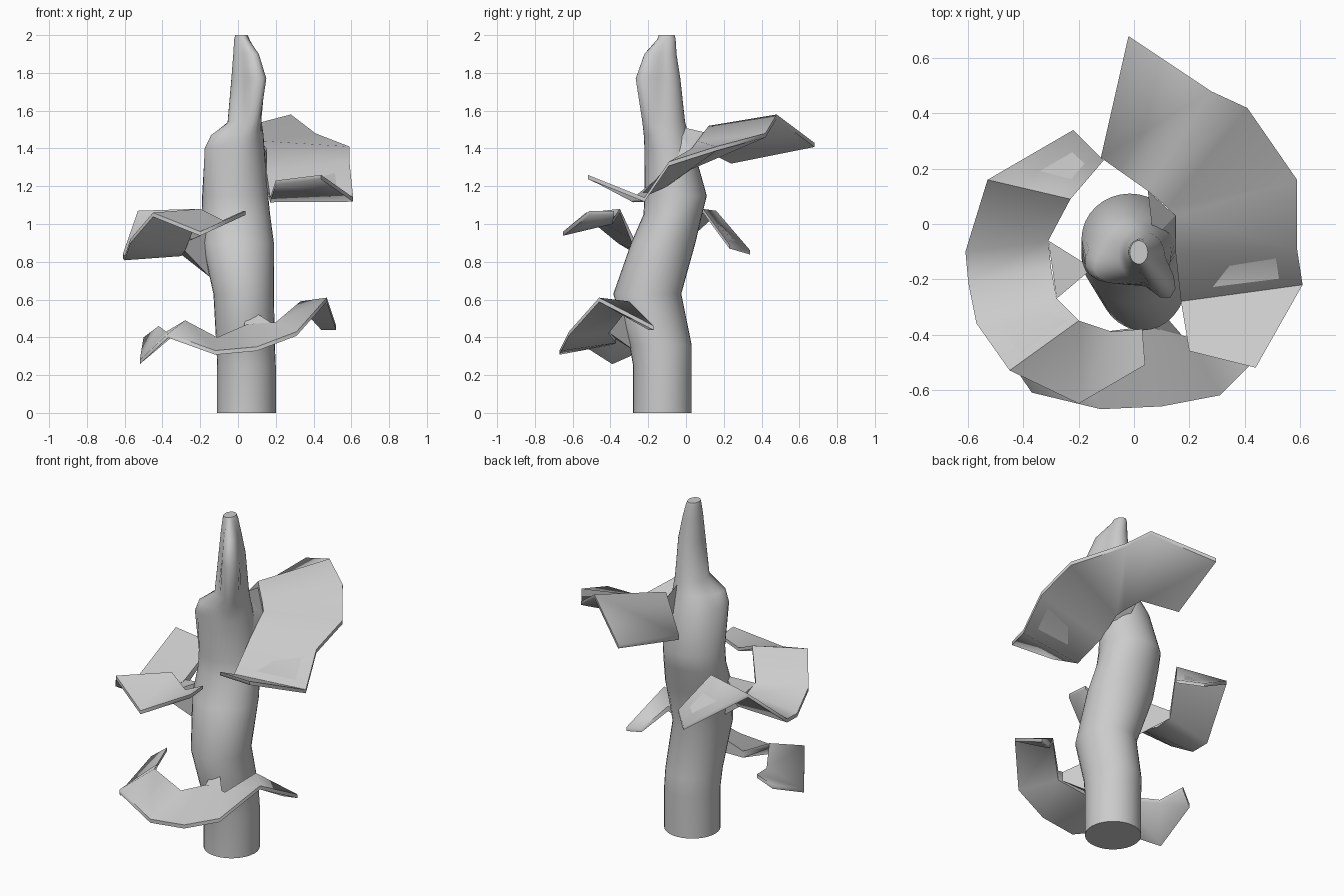
import bpy, bmesh, math
from mathutils import Vector

if "Cube" in bpy.data.objects:
    bpy.data.objects.remove(bpy.data.objects["Cube"], do_unlink=True)

grey = bpy.data.materials.new("pale grey")
grey.use_nodes = True
GREY = (0.6, 0.6, 0.6, 1)
grey.diffuse_color = GREY
grey.node_tree.nodes["Principled BSDF"].inputs["Base Color"].default_value = GREY


def finish(name, bm, angle):
    """Turn a bmesh into a named, shaded object."""
    bmesh.ops.recalc_face_normals(bm, faces=bm.faces)
    mesh = bpy.data.meshes.new(name)
    bm.to_mesh(mesh)
    bm.free()
    mesh.materials.append(grey)
    obj = bpy.data.objects.new(name, mesh)
    bpy.context.collection.objects.link(obj)
    bpy.ops.object.select_all(action="DESELECT")
    obj.select_set(True)
    bpy.context.view_layer.objects.active = obj
    bpy.ops.object.shade_smooth_by_angle(angle=math.radians(angle))


def fin(angle, direction, strength):
    """Extra radius that draws a ring out to a ridge in one direction."""
    return strength * max(0, math.cos(angle - math.radians(direction))) ** 8


def loft(bm, rings):
    """Skin a row of equal rings and cap both ends."""
    for low, high in zip(rings, rings[1:]):
        for i in range(len(low)):
            j = (i + 1) % len(low)
            bm.faces.new((low[i], low[j], high[j], high[i]))
    bm.faces.new(rings[0][::-1])
    bm.faces.new(rings[-1])


def build_trunk(name, sections, sides=32):
    """Oval rings: height, x range, y range, left ridge, right ridge."""
    bm = bmesh.new()
    rings = []
    for z, x0, x1, y0, y1, left, right in sections:
        ring = []
        for i in range(sides):
            a = math.tau * i / sides
            k = 1 + fin(a, -55, left) + fin(a, -150, right)
            ring.append(bm.verts.new(((x0 + x1) / 2 + k * (x1 - x0) / 2 * math.cos(a),
                                      (y0 + y1) / 2 + k * (y1 - y0) / 2 * math.sin(a), z)))
        rings.append(ring)
    loft(bm, rings)
    finish(name, bm, 50)


def build_shelf(name, inner, outer, roots, rim=0.022):
    """Folded ribbon, deep where its inner edge roots and thin at the rim."""
    bm = bmesh.new()
    rings = []
    for a, b, root in zip(inner, outer, roots):
        a, b = Vector(a), Vector(b)
        corners = (a, b, b - Vector((0, 0, rim)), a - Vector((0, 0, root)))
        rings.append([bm.verts.new(c) for c in corners])
    loft(bm, rings)
    finish(name, bm, 70)


def build_stalk(name, root, ends, half_height):
    """Wedge that joins a shelf to the trunk."""
    bm = bmesh.new()
    up = Vector((0, 0, half_height))
    points = [Vector(root) + up, Vector(root) - up]
    for end in ends:
        points += [Vector(end) + up * 0.2, Vector(end) - up * 0.2]
    bmesh.ops.convex_hull(bm, input=[bm.verts.new(p) for p in points])
    finish(name, bm, 30)


# Leaning trunk with a ridged shoulder and a tapering, ridged spike
build_trunk("trunk", [
    (0, -.11, .2, -.28, .03, 0, 0),
    (.25, -.11, .2, -.28, .03, 0, 0),
    (.36, -.115, .195, -.3, .03, 0, 0),
    (.63, -.13, .19, -.385, -.025, 0, 0),
    (.9, -.19, .19, -.29, .05, 0, 0),
    (1.05, -.19, .17, -.225, .085, 0, 0),
    (1.15, -.19, .16, -.22, .11, 0, 0),
    (1.4, -.15, .14, -.22, .04, 0, .3),
    (1.47, -.11, .135, -.22, .015, .1, .4),
    (1.54, -.055, .125, -.215, -.005, .3, 0),
    (1.77, -.035, .11, -.19, -.03, 1.35, 0),
    (1.9, -.025, .085, -.17, -.05, 1.2, 0),
    (1.98, -.02, .06, -.15, -.055, .1, 0),
    (2, -.015, .05, -.145, -.06, 0, 0)])

# Low shelf wrapping the front
build_shelf("low_shelf",
            [(-.42, -.08, .46), (-.38, -.23, .43), (-.28, -.4, .49), (-.11, -.39, .4),
             (.05, -.37, .47), (.2, -.41, .48), (.33, -.3, .59), (.44, -.2, .46)],
            [(-.5, -.12, .4), (-.52, -.39, .28), (-.37, -.61, .42), (-.12, -.67, .33),
             (.1, -.66, .35), (.31, -.62, .43), (.47, -.46, .61), (.52, -.17, .46)],
            [.02, .02, .03, .04, .1, .06, .03, .02])
build_stalk("low_stalk", (.05, -.26, .44), [(.03, -.38, .42), (.18, -.41, .45)], .12)

# Middle shelf wrapping the right side
build_shelf("middle_shelf",
            [(-.11, .23, .89), (-.23, .09, 1.08), (-.31, -.06, .9), (-.3, -.16, .89),
             (-.28, -.27, .91), (-.2, -.35, 1.08), (-.08, -.39, 1.02), (.03, -.38, 1.07)],
            [(-.22, .34, .86), (-.53, .16, 1.07), (-.61, -.1, .84), (-.6, -.21, .83),
             (-.57, -.36, .92), (-.45, -.53, 1.06), (-.2, -.65, .96), (.04, -.51, 1.07)],
            [.02, .02, .05, .06, .05, .02, .02, .02])
build_stalk("middle_stalk", (-.15, -.16, .84), [(-.31, -.06, .87), (-.28, -.27, .88)], .12)

# Broad high shelf wrapping the left side and back
build_shelf("high_shelf",
            [(-.12, .24, 1.35), (.05, .12, 1.52), (.12, .06, 1.44), (.15, .03, 1.4),
             (.15, -.1, 1.28), (.17, -.28, 1.14), (.2, -.46, 1.23)],
            [(-.02, .68, 1.43), (.28, .48, 1.58), (.41, .42, 1.48), (.59, .16, 1.41),
             (.59, -.09, 1.33), (.61, -.22, 1.14), (.44, -.52, 1.26)],
            [.03, .14, .12, .11, .08, .025, .02])
build_stalk("high_stalk", (.07, -.05, 1.37),
            [(.05, .12, 1.45), (.15, .03, 1.35), (.15, -.1, 1.25)], .15)
